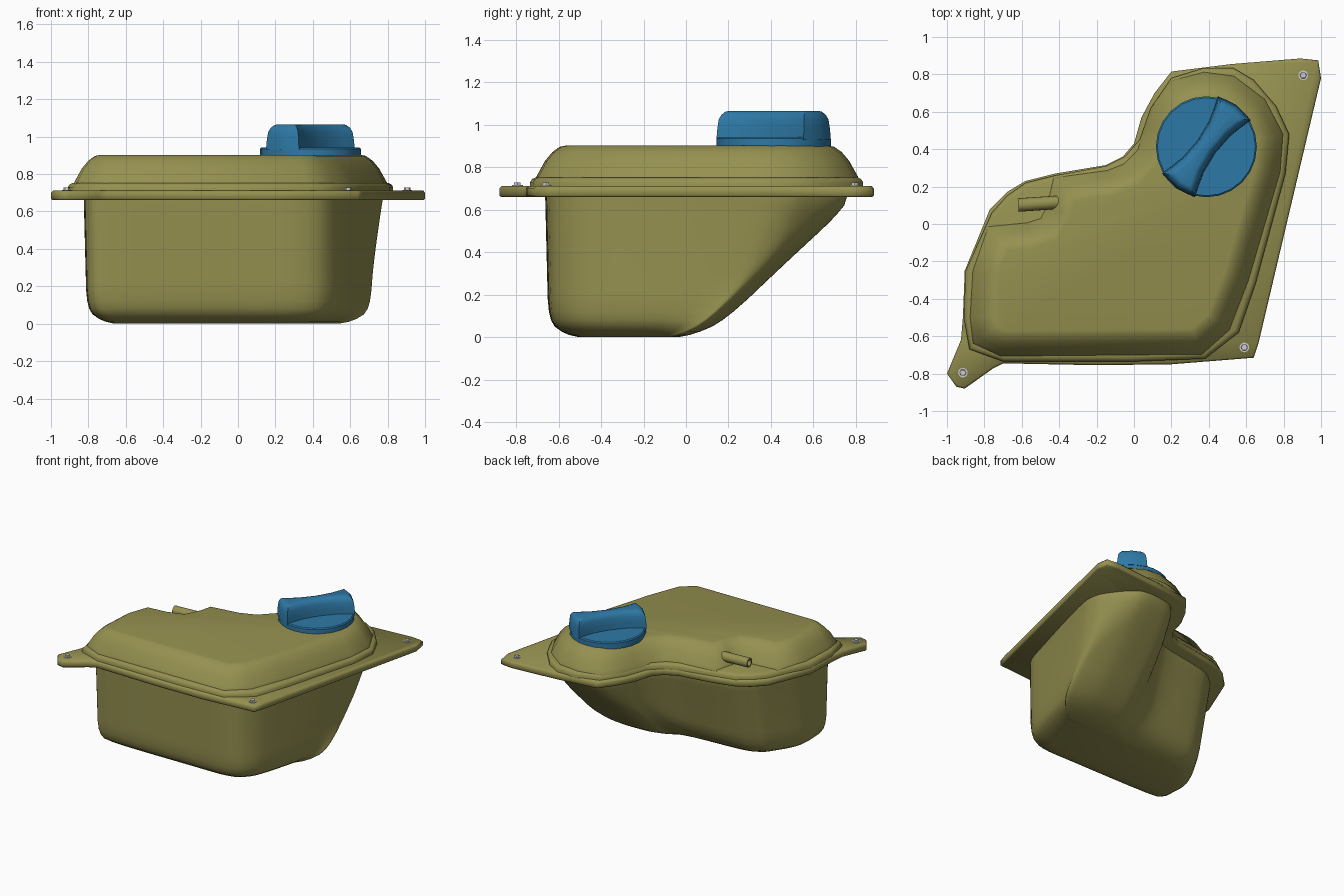
import bpy
import math
from mathutils import Vector

if "Cube" in bpy.data.objects:
    bpy.data.objects.remove(bpy.data.objects["Cube"])


def material(name, rgb):
    m = bpy.data.materials.new(name)
    m.diffuse_color = (*rgb, 1)
    m.use_nodes = True
    m.node_tree.nodes["Principled BSDF"].inputs["Base Color"].default_value = m.diffuse_color
    return m


OLIVE = material("olive", (0.30, 0.28, 0.08))
BLUE = material("blue", (0.027, 0.19, 0.38))


def loft(name, rings, mat=None, angle=40):
    """Skin a stack of equal-length rings and cap both ends."""
    n = len(rings[0])
    verts = [p for r in rings for p in r]
    faces = [tuple(reversed(range(n))),
             tuple(range(len(verts) - n, len(verts)))]
    for k in range(len(rings) - 1):
        for i in range(n):
            j = (i + 1) % n
            faces.append((k * n + i, k * n + j, (k + 1) * n + j, (k + 1) * n + i))
    me = bpy.data.meshes.new(name)
    me.from_pydata(verts, [], faces)
    ob = bpy.data.objects.new(name, me)
    bpy.context.collection.objects.link(ob)
    if mat:
        me.materials.append(mat)
    bpy.ops.object.select_all(action='DESELECT')
    ob.select_set(True)
    bpy.context.view_layer.objects.active = ob
    bpy.ops.object.shade_smooth_by_angle(angle=math.radians(angle))
    return ob


def inset(pts, d):
    """Mitred inward offset of a counter-clockwise outline."""
    out = []
    for i, p in enumerate(pts):
        a, p, b = Vector(pts[i - 1]), Vector(p), Vector(pts[(i + 1) % len(pts)])
        e, f = (p - a).normalized(), (b - p).normalized()
        n, m = Vector((-e.y, e.x)), Vector((-f.y, f.x))
        out.append(p + (n + m) * d / (1 + n.dot(m)))
    return out


def layers(pts, profile):
    """Rings from an outline and (inset, z) profile pairs."""
    return [[(p[0], p[1], z) for p in inset(pts, d)] for d, z in profile]


def smooth(pts, steps):
    """Closed Catmull-Rom curve through the points."""
    pts, out = [Vector(p) for p in pts], []
    n = len(pts)
    for i in range(n):
        a, b, c, d = pts[i - 1], pts[i], pts[(i + 1) % n], pts[(i + 2) % n]
        for s in range(steps):
            t = s / steps
            out.append(0.5 * (2 * b + (c - a) * t + (2 * a - 5 * b + 4 * c - d) * t * t
                              + (3 * b - a - 3 * c + d) * t ** 3))
    return out


def circle(r, n, z, cx=0, cy=0):
    return [(cx + r * math.cos(math.tau * i / n), cy + r * math.sin(math.tau * i / n), z)
            for i in range(n)]


# mounting flange with three corner ears
flange = [(-1, -.80), (-.95, -.87), (-.905, -.88), (-.75, -.77), (-.70, -.745), (-.2, -.755),
          (.2, -.75), (.64, -.715), (.665, -.64), (1, .78), (.985, .875), (.89, .885),
          (.52, .855), (.2, .815), (.11, .70), (.04, .57), (0, .43), (-.06, .36),
          (-.15, .315), (-.42, .27), (-.58, .23), (-.68, .17), (-.77, .08), (-.905, -.25),
          (-.915, -.5), (-.925, -.62)]
loft("flange", layers(flange, [(.008, .66), (0, .668), (0, .70), (.01, .712)]), OLIVE, 60)

# raised seam around the tank
rim = [(-.88, -.67), (-.70, -.735), (0, -.735), (.38, -.72), (.56, -.58), (.65, -.32),
       (.81, .27), (.83, .48), (.76, .63), (.64, .77), (.53, .835), (.375, .835), (.2, .78),
       (.09, .62), (.03, .45), (-.05, .36), (-.15, .31), (-.42, .26), (-.58, .22),
       (-.68, .15), (-.76, .06), (-.90, -.25), (-.91, -.5)]
loft("seam_rim", layers(rim, [(0, .70), (0, .73), (.01, .745), (.025, .752)]), OLIVE, 50)

# upper shell with the recess for the outlet pipe
dome = [(-.85, -.63), (-.71, -.695), (.36, -.685), (.50, -.56), (.60, -.30), (.77, .28),
        (.785, .48), (.69, .66), (.53, .78), (.375, .80), (.21, .755), (.12, .64),
        (.075, .52), (.03, .39), (-.05, .31), (-.14, .275), (-.42, .235), (-.455, .09),
        (-.49, .02), (-.57, -.005), (-.77, -.025), (-.85, -.25), (-.865, -.5)]
loft("upper_shell", layers(dome, [(-.015, .74), (-.01, .757), (0, .775), (.03, .83),
                                  (.065, .872), (.10, .897), (.125, .902)]), OLIVE, 80)

# lower shell: straight walls, sloping back, rounded bottom
base = smooth([(x + .015, y) for x, y in inset(rim, .075)], 4)
y_lo, y_hi = min(p.y for p in base), max(p.y for p in base)
profile = [(.69, 0)] + [(.66 - .04 * i, .001 * i) for i in range(13)]
profile += [(.12, .018), (.08, .028), (.05, .045), (.025, .08), (.01, .115), (0, .16)]
rings = []
for z, d in profile:
    limit, k, ring = .715 + (z - .57) * 1.04, .12, []
    squash = min(1, (limit - y_lo) / (y_hi - y_lo))
    for x, y in base:
        # blend a soft cut along the slope with an even squash
        h = max(k - abs(y - limit), 0) / k
        cut = min(y, limit) - h * h * k / 4
        y2 = .6 * cut + .4 * (y_lo + (y - y_lo) * squash)
        x2 = x - .2 * max(.66 - z, 0) * max(x, 0) * max(y2 + .4, 0)
        ring.append((-.1 + (x2 + .1) * (1 - d / .7), -.27 + (y2 + .27) * (1 - d / .4), z))
    rings.append(ring)
loft("lower_shell", rings[::-1], OLIVE, 80)

# filler cap: disc and waisted grip
CX, CY = .387, .413
loft("cap_disc", [circle(.27, 24, .89, CX, CY), circle(.27, 24, .935, CX, CY),
                  circle(.262, 24, .942, CX, CY)], BLUE)
side = [(.252, .105), (.19, .085), (.12, .066), (0, .055)]
half = [(.262, -.06), (.272, 0), (.262, .06)] + side + [(-x, y) for x, y in side[-2::-1]]
grip = half + [(-x, -y) for x, y in half]
ob = loft("cap_grip", layers(grip, [(-.003, .93), (0, .98), (.005, 1.025), (.014, 1.047),
                                    (.028, 1.062), (.04, 1.066)]), BLUE, 60)
ob.location = (CX, CY, 0)
ob.rotation_euler.z = math.radians(54)

# hollow outlet pipe
ob = loft("outlet_pipe", [circle(.036, 16, 0), circle(.036, 16, .24),
                          circle(.024, 16, .24), circle(.024, 16, .1)], OLIVE)
ob.location = (-.38, .118, .81)
ob.rotation_euler = Vector((-1, -.07, 0)).to_track_quat('Z', 'Y').to_euler()

# flange bolts
for i, (x, y) in enumerate([(.905, .795), (.59, -.66), (-.915, -.795)]):
    loft(f"bolt_{i + 1}", [circle(.026, 12, .70, x, y), circle(.026, 12, .716, x, y),
                           circle(.019, 6, .716, x, y) * 2, circle(.017, 6, .728, x, y) * 2][:2])
    loft(f"bolt_head_{i + 1}", [circle(.019, 6, .71, x, y), circle(.017, 6, .728, x, y)])
